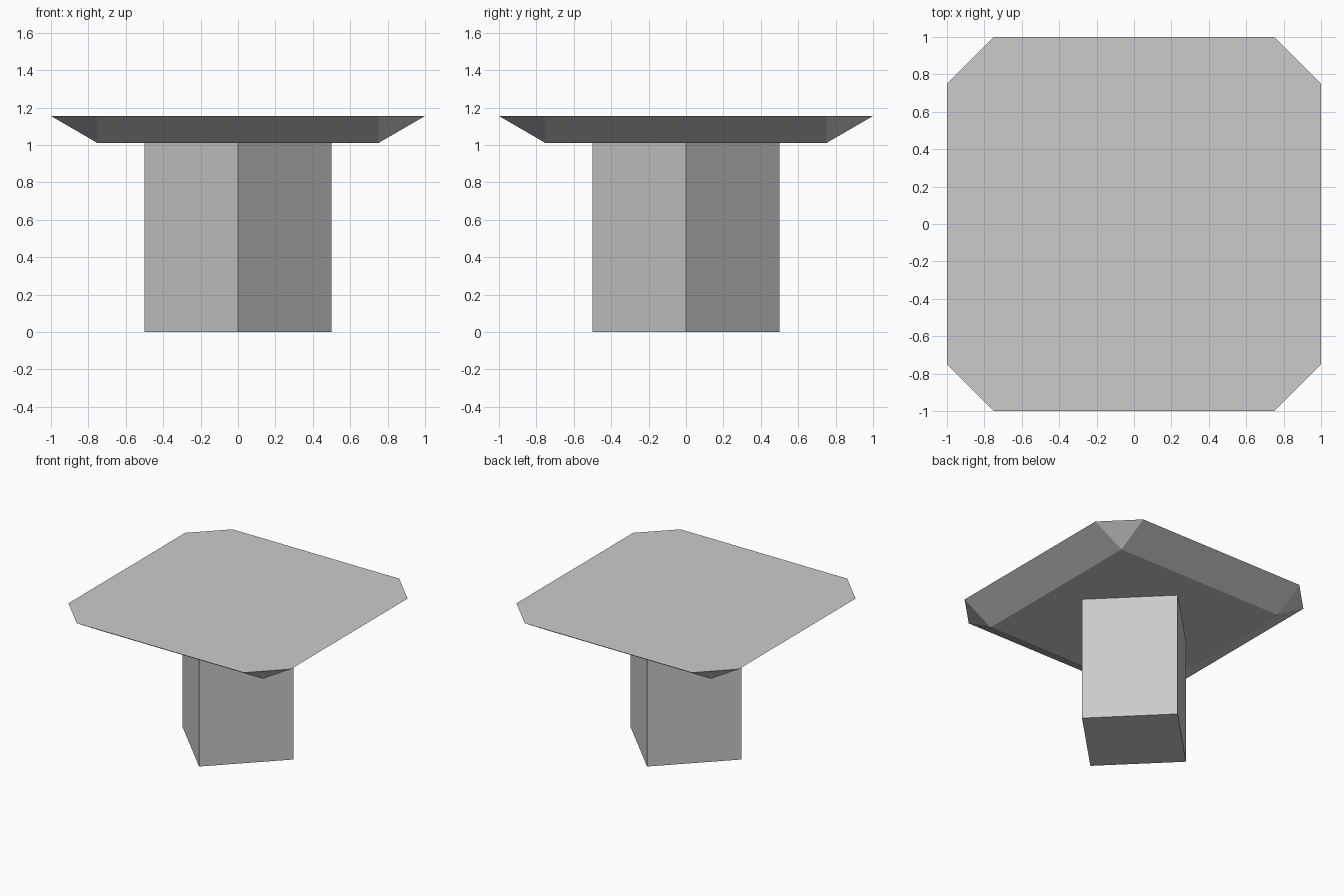
import bpy, bmesh, math

cube = bpy.data.objects.get("Cube")
if cube:
    bpy.data.objects.remove(cube, do_unlink=True)

INNER, OUTER = 0.75, 1.0
BASE_Z, TOP_Z = 1.01, 1.155
POST_RADIUS = 0.5

grey = bpy.data.materials.new("light_grey")
grey.use_nodes = True
colour = (0.6, 0.6, 0.6, 1)
grey.diffuse_color = colour
grey.node_tree.nodes["Principled BSDF"].inputs["Base Color"].default_value = colour


def finish(name, bm):
    """Turn the bmesh into a flat-shaded grey object."""
    bmesh.ops.recalc_face_normals(bm, faces=bm.faces)
    mesh = bpy.data.meshes.new(name)
    bm.to_mesh(mesh)
    bm.free()
    mesh.materials.append(grey)
    obj = bpy.data.objects.new(name, mesh)
    bpy.context.collection.objects.link(obj)
    return obj


# Square post, turned so its edges face the four sides
bm = bmesh.new()
bmesh.ops.create_cone(bm, cap_ends=True, segments=4, radius1=POST_RADIUS,
                      radius2=POST_RADIUS, depth=BASE_Z)
bmesh.ops.translate(bm, verts=bm.verts, vec=(0, 0, BASE_Z / 2))
finish("post", bm)

# Flared slab: square underside spreading to a top with clipped corners
bm = bmesh.new()
for sx in (-1, 1):
    for sy in (-1, 1):
        bm.verts.new((sx * INNER, sy * INNER, BASE_Z))
        bm.verts.new((sx * OUTER, sy * INNER, TOP_Z))
        bm.verts.new((sx * INNER, sy * OUTER, TOP_Z))
bmesh.ops.convex_hull(bm, input=bm.verts)
bmesh.ops.dissolve_limit(bm, angle_limit=math.radians(1),
                         verts=bm.verts, edges=bm.edges)
finish("slab", bm)
